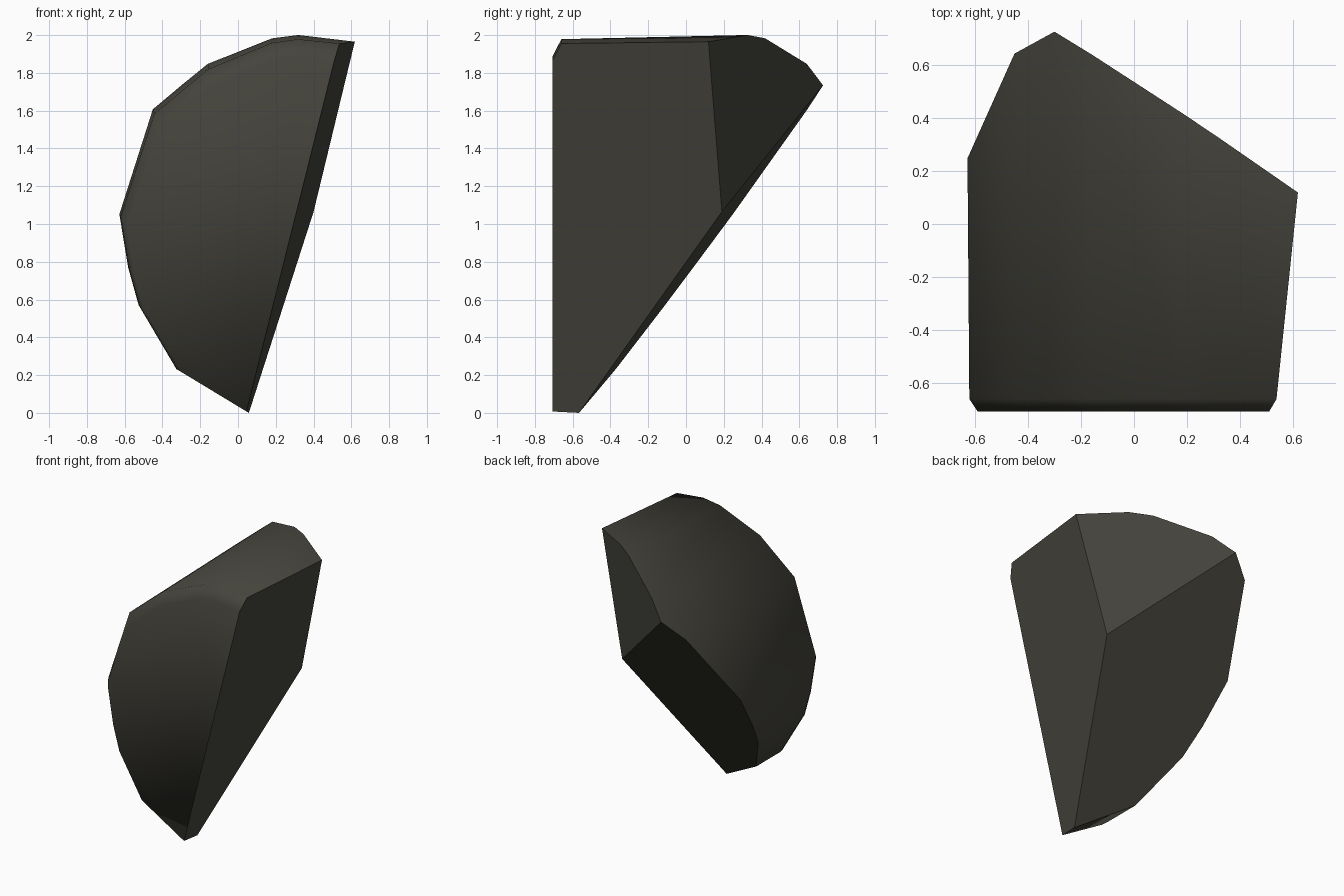
import bpy, bmesh
from mathutils import Vector

if "Cube" in bpy.data.objects:
    bpy.data.objects.remove(bpy.data.objects["Cube"])

# Rounded outline of the rock seen from the front (x, z)
OUTLINE = [(0.9, 1.94), (0.32, 2.0), (0.18, 1.98), (-0.16, 1.84), (-0.45, 1.6),
           (-0.63, 1.05), (-0.585, 0.77), (-0.53, 0.57), (-0.33, 0.23),
           (0.05, 0.0), (0.2, -0.09)]
TIP_X = 0.05
# Sections along y with scale about the tip: front face, soft rim, back end
SECTIONS = [(-0.708, 0.94), (-0.66, 0.987), (0.85, 1.004)]
# Flat broken faces: point and outward direction
CUTS = [((0.4, 0.19, 1.06), (1.55, -0.156, -0.388)),     # right side
        ((0.4, 0.19, 1.06), (0.522, 0.765, -0.066)),     # upper back
        ((0.4, 0.19, 1.06), (0.0654, 1.0, -0.7316))]     # sloping underside

bm = bmesh.new()
rings = [[bm.verts.new((TIP_X + (x - TIP_X) * s, y, z * s)) for x, z in OUTLINE]
         for y, s in SECTIONS]
n = len(OUTLINE)
bm.faces.new(rings[0])
bm.faces.new(rings[-1][::-1])
for a, b in zip(rings, rings[1:]):
    for i in range(n):
        j = (i + 1) % n
        bm.faces.new((a[i], b[i], b[j], a[j]))
for f in bm.faces:
    f.smooth = True
bmesh.ops.recalc_face_normals(bm, faces=bm.faces[:])

# Split off the broken faces and close them with flat caps
for point, direction in CUTS:
    res = bmesh.ops.bisect_plane(
        bm, geom=bm.verts[:] + bm.edges[:] + bm.faces[:], dist=1e-5,
        plane_co=Vector(point), plane_no=Vector(direction).normalized(),
        clear_outer=True)
    rim = [e for e in res["geom_cut"] if isinstance(e, bmesh.types.BMEdge)]
    for f in bmesh.ops.edgeloop_fill(bm, edges=rim)["faces"]:
        f.smooth = False
bmesh.ops.recalc_face_normals(bm, faces=bm.faces[:])

# Crisp edges around the broken faces, soft everywhere else
for e in bm.edges:
    e.smooth = all(f.smooth for f in e.link_faces)

# Stand on the ground
low = min(v.co.z for v in bm.verts)
bmesh.ops.translate(bm, verts=bm.verts[:], vec=(0, 0, -low))

mesh = bpy.data.meshes.new("rock_shard")
bm.to_mesh(mesh)
bm.free()
mat = bpy.data.materials.new("dark stone")
mat.diffuse_color = (0.059, 0.057, 0.045, 1)
mat.use_nodes = True
mat.node_tree.nodes["Principled BSDF"].inputs["Base Color"].default_value = mat.diffuse_color
mesh.materials.append(mat)
rock = bpy.data.objects.new("rock_shard", mesh)
bpy.context.collection.objects.link(rock)
